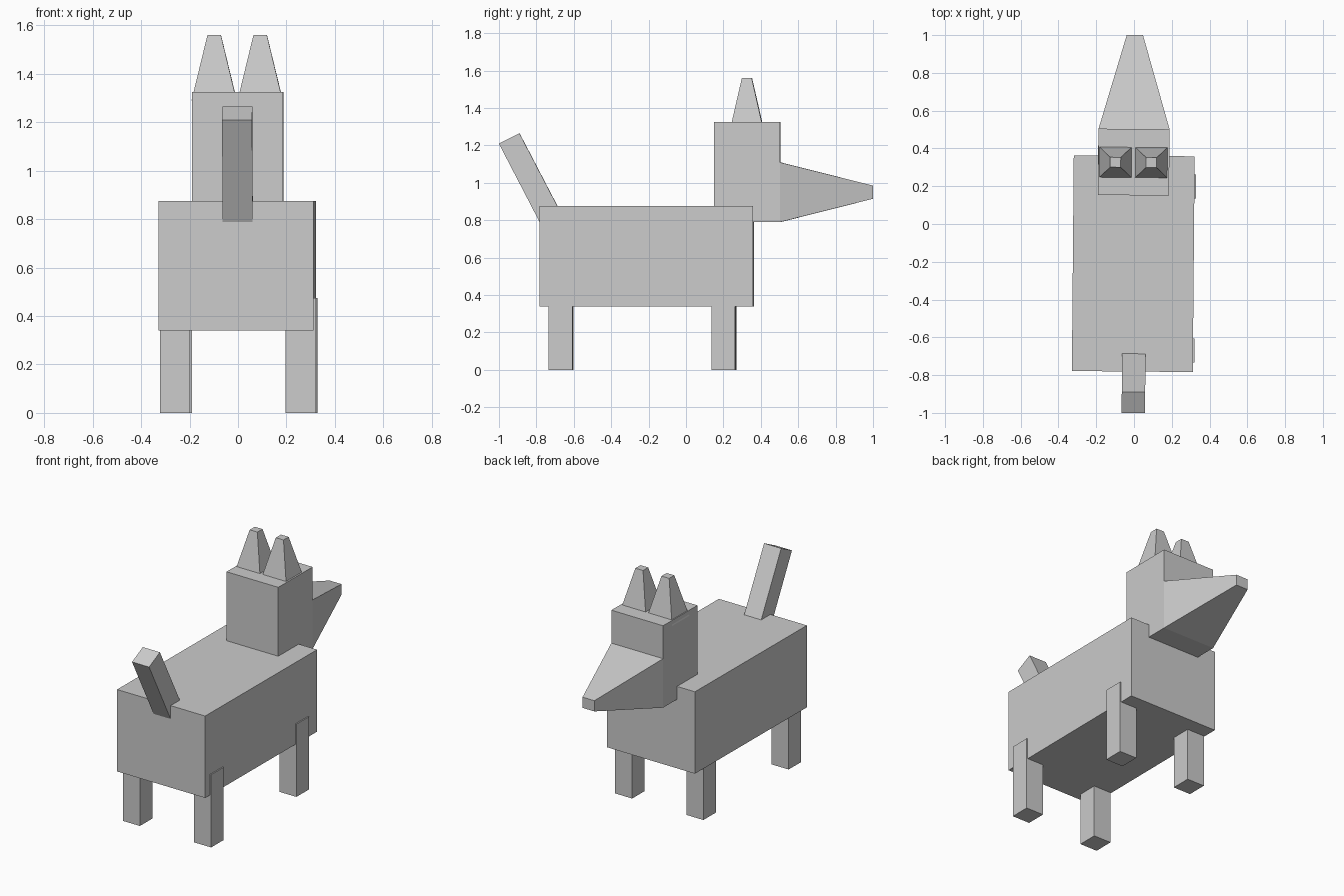
import bpy, bmesh, math
from mathutils import Matrix

if "Cube" in bpy.data.objects:
    bpy.data.objects.remove(bpy.data.objects["Cube"])

YAW = Matrix.Rotation(math.radians(-0.5), 4, 'Z')  # the whole animal is turned very slightly


def finish(name, bm):
    bmesh.ops.recalc_face_normals(bm, faces=bm.faces)
    bm.transform(YAW)
    mesh = bpy.data.meshes.new(name)
    bm.to_mesh(mesh)
    bm.free()
    obj = bpy.data.objects.new(name, mesh)
    bpy.context.collection.objects.link(obj)
    return obj


def box(name, lo, hi, top=1.0):
    """Box between two corners; top scales the upper face to make a taper."""
    bm = bmesh.new()
    bmesh.ops.create_cube(bm, size=1)
    for v in bm.verts:
        if v.co.z > 0:
            v.co.x *= top
            v.co.y *= top
        v.co = [(a + b) / 2 + c * (b - a) for a, b, c in zip(lo, hi, v.co)]
    return finish(name, bm)


def slab(name, points, sides, cx):
    """Side profile of (y, z, half width) points, with the given side faces."""
    bm = bmesh.new()
    left = [bm.verts.new((cx - w, y, z)) for y, z, w in points]
    right = [bm.verts.new((cx + w, y, z)) for y, z, w in points]
    for side in sides:
        bm.faces.new([left[i] for i in side])
        bm.faces.new([right[i] for i in side])
    n = len(points)
    for i in range(n):
        j = (i + 1) % n
        bm.faces.new((left[i], left[j], right[j], right[i]))
    return finish(name, bm)


# Body
box("body", (-0.322, -0.781, 0.34), (0.318, 0.361, 0.875))

# Legs, the right pair standing slightly proud of the body
for side, x in (("left", -0.254), ("right", 0.264)):
    for end, y in (("front", -0.667), ("back", 0.202)):
        box(f"{end}_{side}_leg", (x - 0.062, y - 0.064, 0), (x + 0.062, y + 0.064, 0.475))

# Head and tapered snout in one piece
W, T = 0.188, 0.043
slab("head",
     [(0.152, 0.79, W), (0.503, 0.79, W), (1.0, 0.915, T), (1.0, 0.985, T),
      (0.503, 1.11, W), (0.503, 1.325, W), (0.152, 1.325, W)],
     [(0, 1, 4, 5, 6), (1, 2, 3, 4)], -0.004)

# Ears
for side, x in (("left", -0.101), ("right", 0.089)):
    box(f"{side}_ear", (x - 0.093, 0.238, 1.29), (x + 0.093, 0.414, 1.56), top=0.3)

# Tail, sunk into the body at its root
slab("tail",
     [(-1.0, 1.21, 0.062), (-0.89, 1.265, 0.062), (-0.645, 0.795, 0.062), (-0.755, 0.738, 0.062)],
     [(0, 1, 2, 3)], 0.005)
